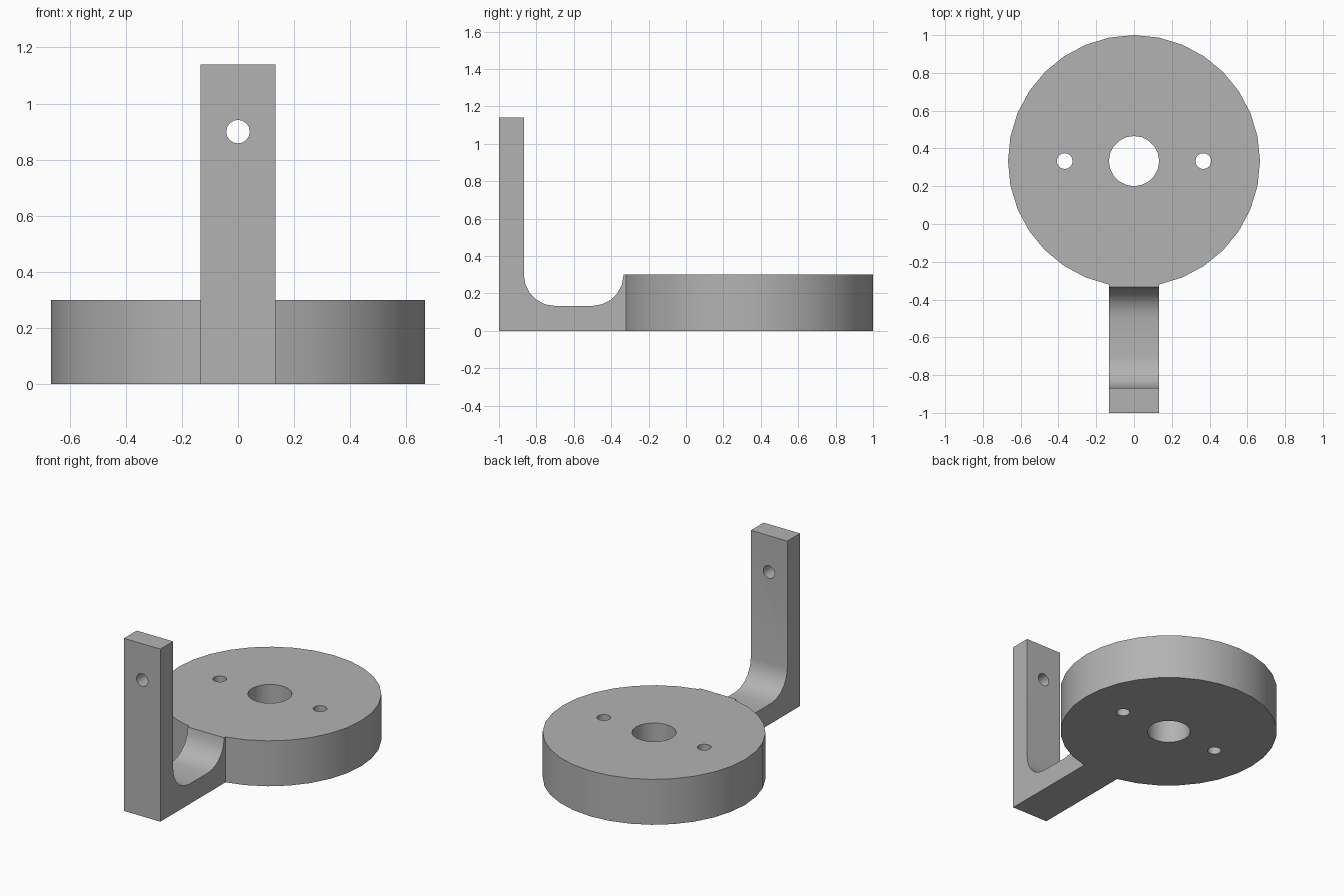
import bpy, bmesh, math
from mathutils import Matrix, Vector

cube = bpy.data.objects.get("Cube")
if cube:
    bpy.data.objects.remove(cube)

# Main dimensions
R, DISC_H, DISC_Y = 0.667, 0.3, 0.333
HALF_W, THICK, TOP, FILLET = 0.133, 0.133, 1.14, 0.167

grey = bpy.data.materials.new("plain_grey")
grey.use_nodes = True
colour = (0.45, 0.45, 0.45, 1)
grey.diffuse_color = colour
grey.node_tree.nodes["Principled BSDF"].inputs["Base Color"].default_value = colour


def add_object(name, bm):
    bmesh.ops.recalc_face_normals(bm, faces=bm.faces)
    mesh = bpy.data.meshes.new(name)
    bm.to_mesh(mesh)
    bm.free()
    mesh.materials.append(grey)
    obj = bpy.data.objects.new(name, mesh)
    bpy.context.collection.objects.link(obj)
    return obj


def cylinder(name, radius, height, centre, sides, axis="Z"):
    bm = bmesh.new()
    turn = Matrix.Rotation(math.pi / 2, 4, "X") if axis == "Y" else Matrix()
    bmesh.ops.create_cone(bm, cap_ends=True, segments=sides, radius1=radius,
                          radius2=radius, depth=height,
                          matrix=Matrix.Translation(centre) @ turn)
    return add_object(name, bm)


def combine(target, tool, operation):
    mod = target.modifiers.new(operation.title(), "BOOLEAN")
    mod.operation, mod.solver, mod.object = operation, "EXACT", tool
    bpy.context.view_layer.objects.active = target
    bpy.ops.object.modifier_apply(modifier=mod.name)
    bpy.data.objects.remove(tool)


def fillet(y, z, start, end, steps=5):
    angles = [math.radians(start + (end - start) * i / steps) for i in range(steps + 1)]
    return [(y + FILLET * math.cos(a), z + FILLET * math.sin(a)) for a in angles]


# Round base plate
bracket = cylinder("mounting_bracket", R, DISC_H, (0, DISC_Y, DISC_H / 2), 32)

# L-shaped arm: side profile with a curved trough, extruded across x
inner, rim = THICK - 1, DISC_Y - R
profile = [(-0.25, 0), (-1, 0), (-1, TOP), (inner, TOP)]
profile += fillet(inner + FILLET, DISC_H, 180, 270)
profile += fillet(rim - FILLET, DISC_H, 270, 360)
profile.append((-0.25, DISC_H))
bm = bmesh.new()
side = bm.faces.new([bm.verts.new((-HALF_W, y, z)) for y, z in profile])
moved = bmesh.ops.extrude_face_region(bm, geom=[side])["geom"]
bmesh.ops.translate(bm, vec=Vector((2 * HALF_W, 0, 0)),
                    verts=[v for v in moved if isinstance(v, bmesh.types.BMVert)])
combine(bracket, add_object("arm", bm), "UNION")

# Bore, two screw holes and the hole through the upright
combine(bracket, cylinder("bore", 0.133, 1, (0, DISC_Y, 0.15), 20), "DIFFERENCE")
for x in (-0.367, 0.367):
    combine(bracket, cylinder("screw_hole", 0.042, 1, (x, DISC_Y, 0.15), 16), "DIFFERENCE")
combine(bracket, cylinder("upright_hole", 0.042, 0.5, (0, -0.93, 0.9), 16, "Y"), "DIFFERENCE")

# Smooth curved walls, crisp edges
bpy.ops.object.select_all(action="DESELECT")
bracket.select_set(True)
bpy.context.view_layer.objects.active = bracket
bpy.ops.object.shade_smooth_by_angle(angle=math.radians(30))
